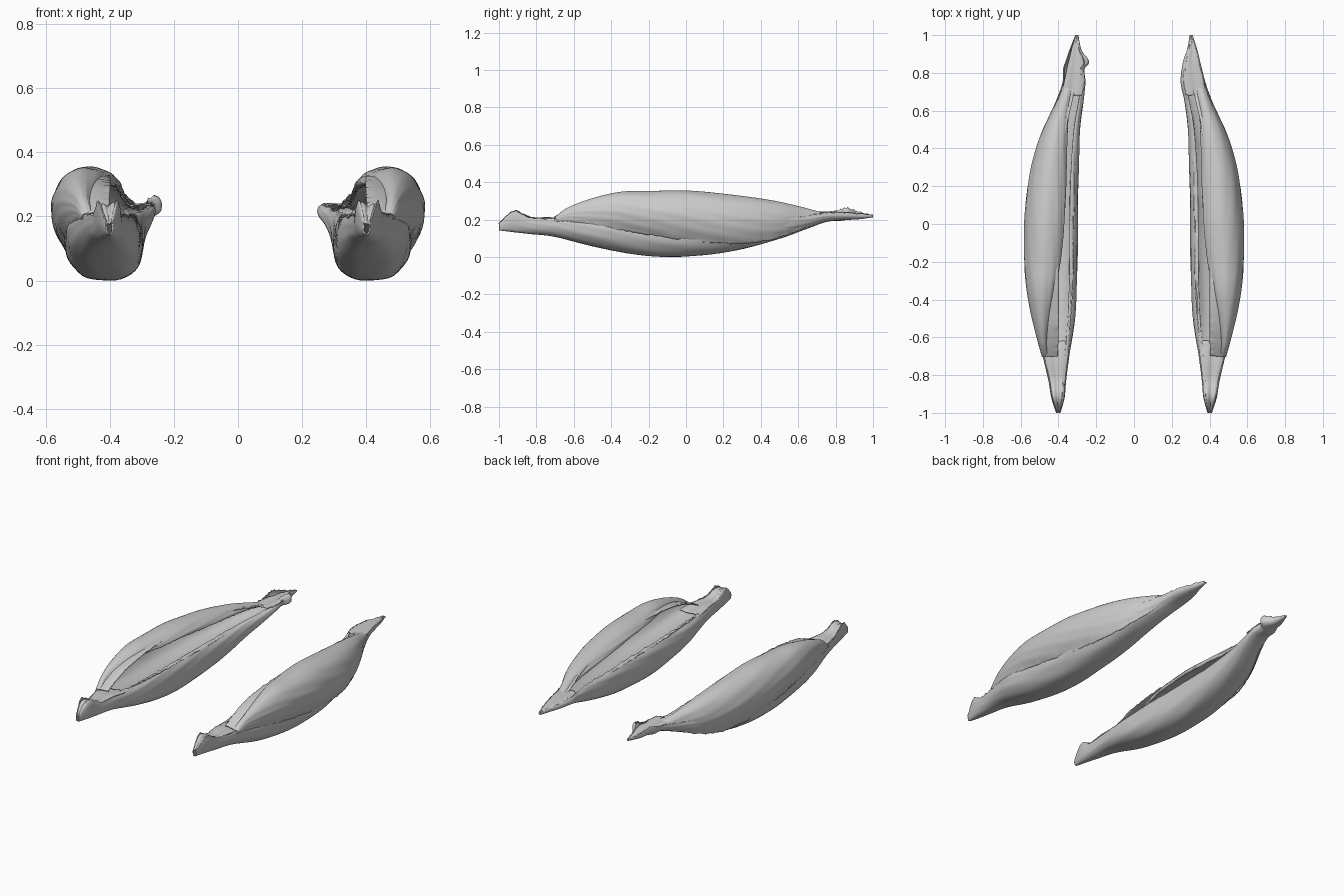
import bpy, math, random

random.seed(4)


def curve(points, t):
    """Catmull-Rom sample of a list of tuples, t in 0..1."""
    n = len(points) - 1
    f = min(max(t, 0), 1) * n
    i = min(int(f), n - 1)
    f -= i
    p = [points[min(max(k, 0), n)] for k in (i - 1, i, i + 1, i + 2)]
    return [0.5 * (2 * b + (c - a) * f + (2 * a - 5 * b + 4 * c - d) * f * f
                   + (3 * b - a - 3 * c + d) * f ** 3) for a, b, c, d in zip(*p)]


def loft(name, stations, section, sign, rows, cols, fray=0.0):
    """Open sheet: the section is fitted to x/z limits at each station along y."""
    verts, faces = [], []
    for r in range(rows + 1):
        y, x0, x1, z0, z1 = curve(stations, r / rows)
        jag = random.uniform(-fray, fray)
        for c in range(cols + 1):
            s = c / cols
            u, w = curve(section, s)
            # slanted fibre ripples, fading out toward the tips
            rip = 0.0012 * math.sin(55 * s + 16 * y) * (1 - min(1, abs(y)) ** 2)
            edge = jag * (max(0, 1 - s * 8) + max(0, s * 8 - 7))
            end = random.uniform(-fray, fray) if r in (0, rows) else 0
            x = x0 + (x1 - x0) * u + rip * (u - 0.5) * 2
            z = z0 + (z1 - z0) * w + rip * (w - 0.5) + edge
            verts.append((sign * x, max(-1, min(1, y + end)), max(0.003, z)))
    k = cols + 1
    for r in range(rows):
        for c in range(cols):
            a = r * k + c
            f = (a, a + 1, a + k + 1, a + k)
            faces.append(f if sign > 0 else f[::-1])
    me = bpy.data.meshes.new(name)
    me.from_pydata(verts, [], faces)
    ob = bpy.data.objects.new(name, me)
    bpy.context.collection.objects.link(ob)
    me.shade_smooth()
    mod = ob.modifiers.new("thickness", "SOLIDIFY")
    mod.thickness = 0.005
    mod.offset = 0
    return ob


# lower leaf: y, inner x, outer x, bottom z, rim z
TROUGH = [(-1.0, .392, .41, .145, .18), (-.92, .37, .435, .135, .245),
          (-.83, .362, .45, .125, .21), (-.7, .345, .48, .11, .205),
          (-.5, .315, .525, .06, .20), (-.3, .305, .535, .02, .20),
          (-.1, .30, .54, .003, .20), (.1, .30, .54, .013, .20),
          (.3, .295, .52, .045, .20), (.5, .288, .475, .10, .21),
          (.65, .27, .41, .155, .22)]
# the dried back tip differs between the two leaves
TIP_RIGHT = [(.75, .25, .375, .19, .235), (.85, .26, .35, .20, .235),
             (.93, .285, .33, .205, .23), (1.0, .297, .308, .215, .222)]
TIP_LEFT = [(.75, .26, .375, .19, .235), (.82, .265, .372, .195, .25),
            (.86, .24, .36, .20, .262), (.92, .28, .34, .205, .24),
            (1.0, .297, .308, .215, .222)]
TROUGH_SECTION = [(.17, 1), (.1, .98), (.03, .84), (0, .58), (.03, .27),
                  (.2, .05), (.48, 0), (.76, .07), (.94, .32), (1, .6),
                  (1, .85), (.98, 1.0)]

# upper leaf: y, rim x, outer x, lower z, top z
SHELL = [(-.70, .455, .485, .19, .21), (-.63, .465, .505, .185, .262),
         (-.5, .45, .538, .165, .312), (-.35, .42, .565, .145, .345),
         (-.2, .392, .578, .12, .35), (0, .372, .578, .09, .352),
         (.2, .362, .56, .073, .335), (.35, .358, .53, .075, .317),
         (.5, .353, .48, .105, .292), (.63, .345, .415, .155, .262),
         (.74, .325, .37, .20, .232)]
SHELL_SECTION = [(.78, 0), (.93, .2), (1, .43), (.97, .64), (.8, .88),
                 (.5, 1), (.2, .96), (.03, .86), (0, .8), (.04, .78)]

# smooth groove inside the opening: y, lower rim x, deepest x, floor z, top z
LINER = [(-.70, .365, .475, .19, .215), (-.62, .35, .495, .178, .255),
         (-.5, .335, .515, .165, .295), (-.3, .325, .535, .15, .325),
         (0, .32, .545, .14, .33), (.3, .315, .505, .15, .305),
         (.5, .308, .455, .17, .28), (.65, .29, .395, .19, .245),
         (.74, .28, .36, .20, .23)]
LINER_SECTION = [(0, .3), (.2, .1), (.5, 0), (.8, .1), (.97, .4),
                 (.97, .7), (.8, .93), (.55, 1), (.35, .97)]

# folded-over skins closing the two tips
FRONT_CAP = [(-.995, .394, .408, .165, .18), (-.92, .373, .432, .195, .243),
             (-.83, .364, .445, .185, .212), (-.72, .352, .472, .185, .21),
             (-.62, .34, .495, .175, .20)]
BACK_CAP = [(.68, .275, .38, .215, .24), (.76, .262, .368, .222, .24),
            (.85, .265, .348, .222, .238), (.93, .287, .328, .218, .232),
            (.995, .299, .307, .216, .222)]
CAP_SECTION = [(0, .75), (.25, 1), (.55, .7), (.8, .9), (1, .7)]

for side, sign, tip in (("right", 1, TIP_RIGHT), ("left", -1, TIP_LEFT)):
    loft(side + "_lower_leaf", TROUGH + tip, TROUGH_SECTION, sign, 110, 44, .005)
    loft(side + "_upper_leaf", SHELL, SHELL_SECTION, sign, 90, 40, .004)
    loft(side + "_inner_groove", LINER, LINER_SECTION, sign, 80, 28, .004)
    loft(side + "_front_tip_skin", FRONT_CAP, CAP_SECTION, sign, 20, 12, .003)
    loft(side + "_back_tip_skin", BACK_CAP, CAP_SECTION, sign, 20, 12, .004)
